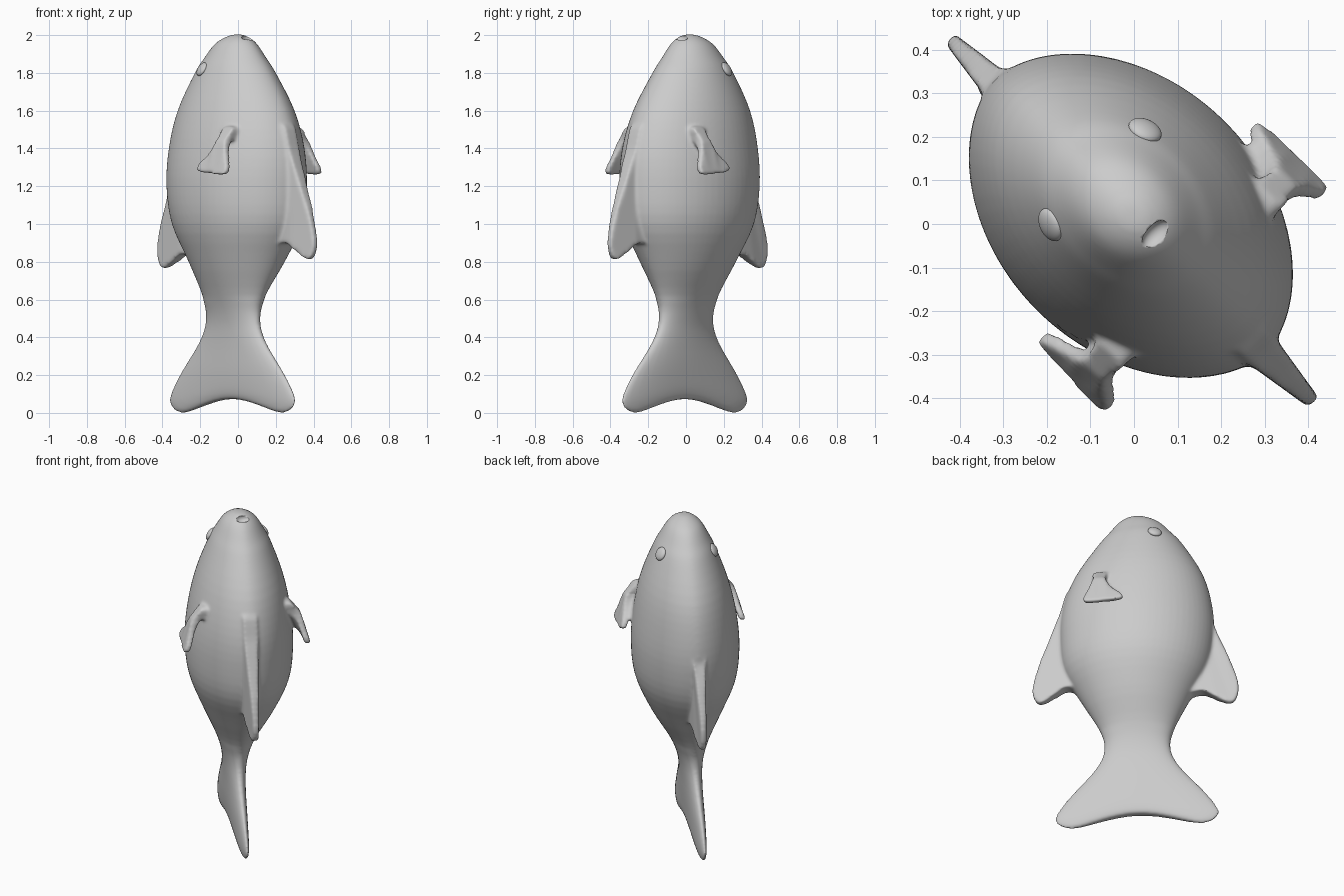
import bpy, bmesh, math
from mathutils import Matrix, Vector

if "Cube" in bpy.data.objects:
    bpy.data.objects.remove(bpy.data.objects["Cube"])

# Built in (u, v, z): u = belly direction, v = sideways; whole fish is turned 45 degrees at the end
TURN = Matrix.Rotation(math.radians(-45), 4, 'Z')


def catmull(pts, steps, closed=False):
    n, out = len(pts), []
    for i in range(n if closed else n - 1):
        get = lambda k: pts[k % n] if closed else pts[max(0, min(n - 1, k))]
        p0, p1, p2, p3 = get(i - 1), get(i), get(i + 1), get(i + 2)
        for s in range(steps):
            t = s / steps
            out.append([0.5 * (2 * b + (c - a) * t + (2 * a - 5 * b + 4 * c - d) * t * t
                               + (3 * b - a - 3 * c + d) * t ** 3)
                        for a, b, c, d in zip(p0, p1, p2, p3)])
    if not closed:
        out.append(list(pts[-1]))
    return out


def add_loft(bm, rings):
    vs = [[bm.verts.new(p) for p in r] for r in rings]
    n = len(vs[0])
    for r0, r1 in zip(vs, vs[1:]):
        for i in range(n):
            bm.faces.new((r0[i], r0[(i + 1) % n], r1[(i + 1) % n], r1[i]))
    caps = [bm.faces.new(vs[0][::-1]), bm.faces.new(vs[-1])]
    bmesh.ops.triangulate(bm, faces=caps)


def add_fin(bm, outline, centre, half):
    pts = catmull(outline, 5, closed=True)
    rings = [[(u, centre(u, z) + s * half(u, z), z) for u, z in pts] for s in (-1, 1)]
    add_loft(bm, rings)


def make_object(name, bm):
    bmesh.ops.recalc_face_normals(bm, faces=bm.faces)
    me = bpy.data.meshes.new(name)
    bm.to_mesh(me)
    bm.free()
    for p in me.polygons:
        p.use_smooth = True
    ob = bpy.data.objects.new(name, me)
    bpy.context.collection.objects.link(ob)
    return ob


bm = bmesh.new()

# Body and tail: z, half depth, half width, centre u, centre v
profile = [
    (2.003, .030, .025, -.015, .012), (1.985, .080, .062, -.02, .013),
    (1.95, .132, .100, -.03, .014), (1.88, .190, .140, -.035, .015),
    (1.80, .253, .178, -.036, .016), (1.60, .372, .248, -.028, .014),
    (1.40, .430, .290, -.02, .01), (1.20, .441, .306, -.018, .008),
    (1.00, .410, .286, -.012, .007), (.80, .305, .205, -.012, .002),
    (.62, .212, .113, -.018, -.012), (.50, .190, .071, -.018, -.018),
    (.38, .240, .055, -.018, -.022), (.20, .392, .048, -.017, -.025),
    (.09, .465, .042, -.016, -.025), (.04, .462, .036, -.015, -.025),
    (.01, .425, .028, -.015, -.025), (-.003, .37, .018, -.015, -.025),
]
rings = []
for z, a, b, cu, cv in catmull(profile, 4):
    ring = []
    keel = 1.12 if z > .6 else 1.0      # slight ridge along back and belly
    for i in range(64):
        t = 2 * math.pi * i / 64
        u, s = a * math.cos(t), math.sin(t)
        v = b * math.copysign(abs(s) ** keel, s)
        notch = .075 * max(0, math.cos(math.pi / 2 * min(1, abs(u) / .38))) ** 1.4 * max(0, 1 - z / .3)
        ring.append((cu + u, cv + v, z + notch))
    rings.append(ring)
add_loft(bm, rings)

# Dorsal and belly fins, thicker at the root and thin at the tip
dorsal = [(-.40, 1.40), (-.465, 1.25), (-.53, 1.10), (-.585, .95), (-.60, .86),
          (-.585, .79), (-.545, .765), (-.47, .80), (-.40, .84), (-.30, .85), (-.25, 1.1)]
belly = [(.36, 1.52), (.425, 1.38), (.485, 1.22), (.545, 1.06), (.58, .92),
         (.57, .845), (.53, .813), (.45, .86), (.385, .90), (.29, .90), (.24, 1.1)]
taper = lambda u, z: min(.042, max(.018, .018 + .16 * (.57 - abs(u))))
for outline in (dorsal, belly):
    add_fin(bm, outline, lambda u, z: .002, taper)

# Pectoral fins, mirrored, hanging outward from each flank by a thick root
pectoral = [(.135, 1.51), (.135, 1.44), (.10, 1.375), (.04, 1.315), (.045, 1.28),
            (.14, 1.268), (.235, 1.262), (.262, 1.285), (.235, 1.36), (.21, 1.44), (.21, 1.51)]
for side in (-1, 1):
    add_fin(bm, pectoral,
            lambda u, z: .010 + side * (.350 - .32 * (z - 1.27) - 1.0 * max(0, z - 1.43)),
            lambda u, z: .018 + .5 * max(0, z - 1.41))

fish = make_object("fish_body", bm)
fish.matrix_world = TURN


def ellipsoid(name, loc, axis, scale):
    b = bmesh.new()
    bmesh.ops.create_uvsphere(b, u_segments=32, v_segments=16, radius=1)
    rot = Vector(axis).to_track_quat('Z', 'Y').to_matrix().to_4x4()
    b.transform(Matrix.Translation(loc) @ rot @ Matrix.Diagonal((*scale, 1)))
    ob = make_object(name, b)
    ob.matrix_world = TURN
    return ob


# Eyes, flattened against the head
for side, name in ((1, "left_eye"), (-1, "right_eye")):
    ellipsoid(name, (-.134, .017 + side * .153, 1.82), (-.3, side * .8, .5), (.040, .040, .018))

# Mouth dent
mouth = ellipsoid("mouth_cutter", (.055, .02, 1.992), (.5, 0, .85), (.042, .024, .028))
mouth.hide_render = True
mouth.hide_viewport = True

# Blend the parts into one smooth skin
rm = fish.modifiers.new("blend", 'REMESH')
rm.mode = 'VOXEL'
rm.voxel_size = .0085
rm.use_smooth_shade = True
sm = fish.modifiers.new("soften", 'SMOOTH')
sm.factor = .5
sm.iterations = 14
cut = fish.modifiers.new("mouth", 'BOOLEAN')
cut.operation = 'DIFFERENCE'
cut.object = mouth
